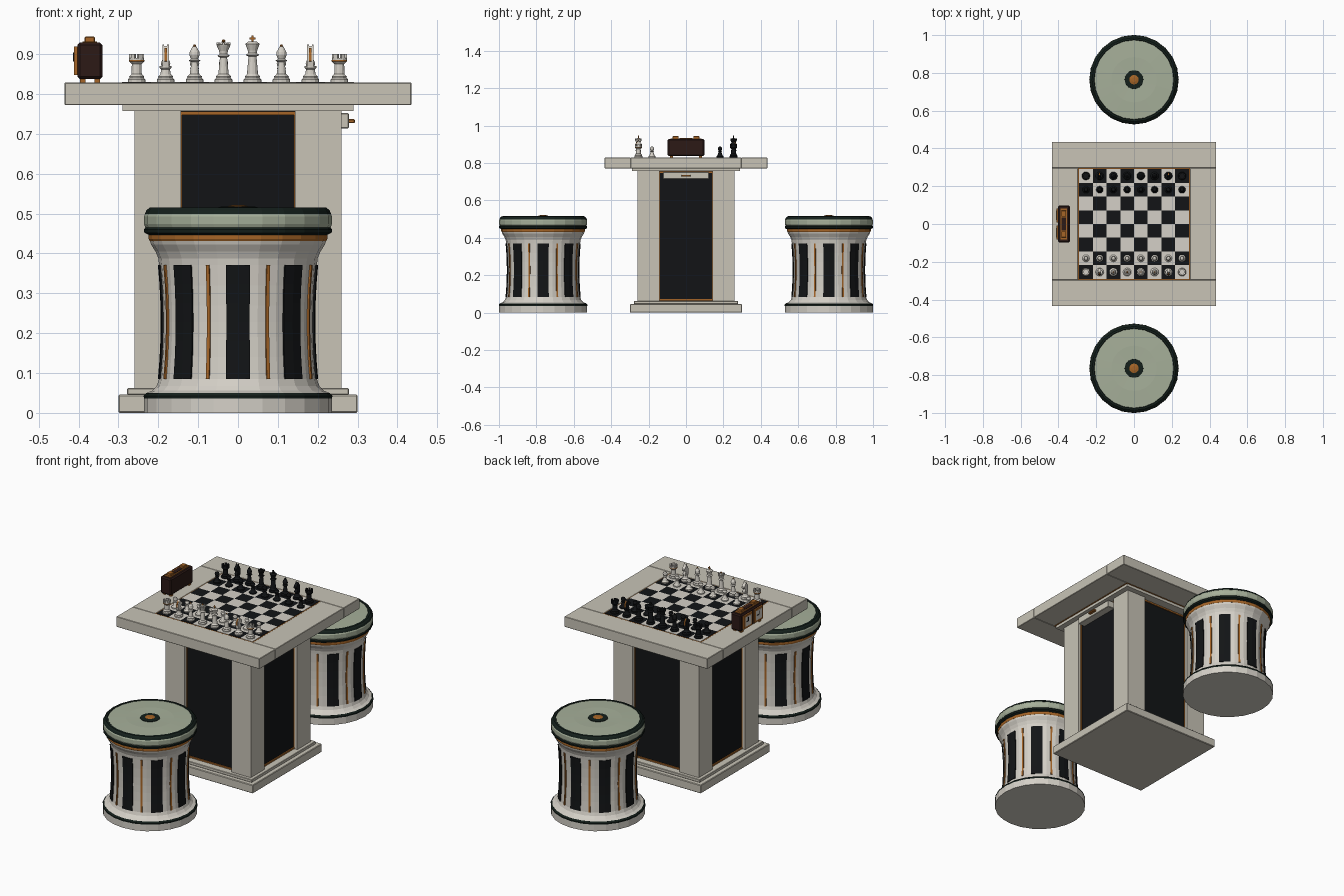
import bpy, bmesh, math
from mathutils import Matrix, Vector

if "Cube" in bpy.data.objects:
    bpy.data.objects.remove(bpy.data.objects["Cube"])

def mat(name, r, g, b):
    m = bpy.data.materials.new(name)
    m.diffuse_color = (r, g, b, 1)
    m.use_nodes = True
    m.node_tree.nodes["Principled BSDF"].inputs["Base Color"].default_value = m.diffuse_color
    return m

STONE = mat("stone", .58, .55, .47)
IVORY = mat("ivory", .66, .63, .57)
BLACK = mat("black", .006, .007, .008)
TRIM = mat("dark_trim", .007, .014, .011)
BRASS = mat("brass", .38, .13, .02)
GREEN = mat("green_leather", .38, .43, .32)
WOOD = mat("dark_wood", .025, .01, .008)

def finish(name, bm, m, bevel=0):
    bmesh.ops.recalc_face_normals(bm, faces=bm.faces)
    me = bpy.data.meshes.new(name)
    bm.to_mesh(me)
    bm.free()
    me.materials.append(m)
    o = bpy.data.objects.new(name, me)
    bpy.context.collection.objects.link(o)
    if bevel:
        b = o.modifiers.new("bevel", 'BEVEL')
        b.width, b.segments = bevel, 1
    return o

def boxes(name, spans, m, bevel=0):
    """One object made of boxes given as (x0, x1, y0, y1, z0, z1)."""
    bm = bmesh.new()
    for x0, x1, y0, y1, z0, z1 in spans:
        t = Matrix.Translation(((x0+x1)/2, (y0+y1)/2, (z0+z1)/2))
        bmesh.ops.create_cube(bm, size=1, matrix=t @ Matrix.Diagonal((x1-x0, y1-y0, z1-z0, 1)))
    return finish(name, bm, m, bevel)

def lathe(name, profile, m, at=(0, 0, 0), n=24):
    """Closed turned solid from (radius, z) points."""
    bm = bmesh.new()
    rings = [[bm.verts.new(Vector(at) + Vector((r*math.cos(2*math.pi*i/n), r*math.sin(2*math.pi*i/n), z)))
              for i in range(n)] for r, z in profile]
    for a, b in zip(rings, rings[1:]):
        for i in range(n):
            j = (i+1) % n
            bm.faces.new((a[i], a[j], b[j], b[i]))
    bm.faces.new(rings[0][::-1])
    bm.faces.new(rings[-1])
    return finish(name, bm, m)

def prism(name, pts, half, m, at, flip):
    """Side outline in (y, z) extruded along x."""
    bm = bmesh.new()
    f = bm.faces.new([bm.verts.new((at[0]-half, at[1]+flip*y, at[2]+z)) for y, z in pts])
    g = bmesh.ops.extrude_face_region(bm, geom=[f])
    bmesh.ops.translate(bm, vec=(2*half, 0, 0), verts=[v for v in g['geom'] if isinstance(v, bmesh.types.BMVert)])
    return finish(name, bm, m)

# --- table pedestal
boxes("base_plinth", [(-.3, .3, -.3, .3, 0, .046)], STONE, .003)
boxes("base_step", [(-.278, .278, -.278, .278, .046, .062)], STONE, .002)
P, Q = .143, .26
boxes("corner_posts", [(x, x+Q-P, y, y+Q-P, .062, .758) for x in (-Q, P) for y in (-Q, P)], STONE)
boxes("dark_panels", [(-.238, .238, -.238, .238, .062, .757)], BLACK)
trim = []
for s in (-1, 1):
    d = sorted((s*.236, s*.244))
    for z in (.064, .748):
        trim += [(-P, P, *d, z, z+.008), (*d, -P, P, z, z+.008)]
    for t in (-P, P-.003):
        trim += [(t, t+.003, *d, .064, .756), (*d, t, t+.003, .064, .756)]
boxes("panel_trim", trim, BRASS)
boxes("drawer_front", [(.236, .278, -.122, .122, .714, .752)], STONE, .002)
boxes("drawer_pull", [(.276, .293, -.024, .024, .727, .737)], BRASS, .002)

# --- table top and board
boxes("top_collar", [(-.29, .29, -.29, .29, .757, .772)], STONE)
T, B = .435, .296
boxes("top_frame", [(-T, T, -T, -B, .772, .829), (-T, T, B, T, .772, .829),
                    (-T, -B, -B, B, .772, .829), (B, T, -B, B, .772, .829)], STONE, .002)
boxes("board_inlay", [(-B, B, -B, B, .772, .828)], BRASS)
C = .0727
def squares(par):
    return [((i-4)*C, (i-3)*C, (j-4)*C, (j-3)*C, .82, .83)
            for i in range(8) for j in range(8) if (i+j) % 2 == par]
boxes("dark_squares", squares(0), BLACK)
boxes("light_squares", squares(1), IVORY)

# --- chess pieces (heights relative to the board)
FOOT = [(.022, 0), (.022, .006), (.018, .011), (.019, .014)]
PROFILES = {
    "pawn": [(.019, 0), (.019, .006), (.013, .012), (.007, .03), (.012, .034), (.007, .037),
             (.011, .043), (.012, .048), (.009, .055), (.002, .058)],
    "rook": FOOT + [(.013, .02), (.012, .045), (.019, .052), (.019, .061), (.013, .061)],
    "knight": FOOT + [(.013, .02), (.011, .032), (.015, .036), (.015, .04)],
    "bishop": FOOT + [(.012, .02), (.008, .05), (.015, .054), (.009, .058), (.013, .068),
                      (.012, .076), (.005, .089)],
    "queen": FOOT + [(.013, .02), (.009, .062), (.016, .066), (.01, .07), (.011, .078),
                     (.018, .094), (.012, .094), (.006, .1)],
    "king": FOOT + [(.014, .02), (.01, .064), (.017, .068), (.011, .073), (.012, .08),
                    (.018, .096), (.01, .102)],
}
HEAD = [(-.013, .038), (.013, .038), (.007, .055), (.012, .057), (.02, .064), (.019, .071),
        (.006, .083), (.001, .091), (-.004, .083), (-.013, .07), (-.015, .053)]
ORDER = ["rook", "knight", "bishop", "queen", "king", "bishop", "knight", "rook"]

def piece(side, kind, i, y, m, gold, flip):
    at = ((i-3.5)*C, y, .83)
    x, _, z = at
    n = f"{side}_{kind}_{i}"
    lathe(n, PROFILES[kind], m, at, 12)
    if kind == "rook":
        lathe(n+"_ring", [(.0195, .052), (.0195, .056)], gold, at, 12)
        bm = bmesh.new()
        for k in range(6):
            t = (Matrix.Translation(at) @ Matrix.Rotation(k*math.pi/3, 4, 'Z')
                 @ Matrix.Translation((.0155, 0, .065)) @ Matrix.Diagonal((.007, .011, .012, 1)))
            bmesh.ops.create_cube(bm, size=1, matrix=t)
        finish(n+"_battlement", bm, m)
    elif kind == "knight":
        prism(n+"_head", HEAD, .008, m, at, flip)
        prism(n+"_mane", [(-.011, .05), (-.018, .053), (-.016, .071), (-.006, .086), (-.004, .08), (-.011, .07)],
              .003, BRASS, at, flip)
        for s in (-1, 1):
            prism(n+"_ear", [(-.003, .08), (.004, .08), (-.001, .094)], .002, m, (x+s*.006, y, z), flip)
    elif kind == "bishop":
        lathe(n+"_tip", [(.002, .088), (.004, .091), (.002, .095)], gold, at, 8)
    elif kind == "queen":
        lathe(n+"_tip", [(.002, .099), (.005, .103), (.002, .107)], gold, at, 8)
        boxes(n+"_crown", [(x+.015*math.cos(a)-.002, x+.015*math.cos(a)+.002, y+.015*math.sin(a)-.002,
                            y+.015*math.sin(a)+.002, z+.092, z+.1) for a in [k*math.pi/4 for k in range(8)]], m)
    elif kind == "king":
        boxes(n+"_cross", [(x-.002, x+.002, y-.002, y+.002, z+.1, z+.117),
                           (x-.007, x+.007, y-.002, y+.002, z+.107, z+.112)], gold)

for side, s, m, gold in (("light", -1, IVORY, BRASS), ("dark", 1, BLACK, BLACK)):
    for i, kind in enumerate(ORDER):
        piece(side, kind, i, s*3.5*C, m, gold, -s)
        piece(side, "pawn", i, s*2.5*C, m, gold, -s)

# --- game clock
boxes("clock_body", [(-.403, -.34, -.098, .098, .838, .929)], WOOD, .006)
boxes("clock_feet", [(x, x+.014, y, y+.016, .829, .84) for x in (-.397, -.36) for y in (-.085, .069)], BRASS)
boxes("clock_top_plate", [(-.39, -.354, -.082, .082, .926, .932)], BRASS)
boxes("clock_top_inset", [(-.384, -.36, -.034, .034, .93, .934)], WOOD)
boxes("clock_buttons", [(-.385, -.359, y-.016, y+.016, .93, .944) for y in (-.055, .055)], BRASS, .002)
boxes("clock_bezels", [(-.411, -.4, y-.037, y+.037, .848, .92) for y in (-.046, .046)], BRASS)
boxes("clock_dials", [(-.412, -.405, y-.026, y+.026, .858, .91) for y in (-.046, .046)], IVORY)
boxes("clock_hands", [(-.4135, -.41, y-.002, y+.002, .882, .904) for y in (-.046, .046)]
      + [(-.4135, -.41, y, y+.016, .882, .886) for y in (-.046, .046)], BLACK)

# --- stools
def waist(z):
    return .198 - .007*(1 - ((z-.228)/.143)**2)

def staves(name, at, start, half, z0, z1, proud, m):
    """Eight curved strips that follow the waisted drum."""
    bm = bmesh.new()
    for k in range(8):
        a0 = start + k*math.pi/4
        rows = []
        for i in range(7):
            z = z0 + (z1-z0)*i/6
            rows.append([bm.verts.new((at[0]+r*math.cos(a), at[1]+r*math.sin(a), z))
                         for r, a in [(waist(z)+proud, a0-half), (waist(z)+proud, a0), (waist(z)+proud, a0+half),
                                      (waist(z)-.012, a0+half), (waist(z)-.012, a0-half)]])
        for p, q in zip(rows, rows[1:]):
            for j in range(5):
                bm.faces.new((p[j], p[(j+1) % 5], q[(j+1) % 5], q[j]))
        bm.faces.new(rows[0])
        bm.faces.new(rows[-1])
    return finish(name, bm, m)

for label, y in (("front", -.764), ("back", .764)):
    at = (0, y, 0)
    n = label + "_stool_"
    lathe(n+"foot", [(.236, 0), (.236, .036)], IVORY, at)
    lathe(n+"foot_band", [(.236, .036), (.237, .043), (.23, .05)], TRIM, at)
    drum = [(waist(z), z) for z in (.085, .14, .19, .228, .27, .32, .371)]
    lathe(n+"drum", [(.229, .05), (.215, .056), (.204, .068)] + drum
          + [(.2, .388), (.207, .405), (.218, .422), (.221, .432)], IVORY, at)
    staves(n+"dark_flutes", at, 0, .152, .085, .371, .003, BLACK)
    staves(n+"brass_strips", at, math.pi/8, .022, .085, .371, .003, BRASS)
    lathe(n+"brass_band", [(.221, .431), (.224, .436), (.224, .446), (.218, .45)], BRASS, at)
    lathe(n+"lower_piping", [(.225, .447), (.235, .452), (.236, .46), (.232, .466)], TRIM, at)
    lathe(n+"cushion", [(.232, .464), (.236, .474), (.236, .493), (.232, .502)], GREEN, at)
    lathe(n+"upper_piping", [(.234, .499), (.23, .508), (.222, .515), (.212, .516), (.209, .512)], TRIM, at)
    lathe(n+"seat_pad", [(.212, .505), (.21, .513), (.12, .516), (.04, .514)], GREEN, at)
    lathe(n+"button_ring", [(.05, .508), (.049, .517), (.03, .518)], TRIM, at)
    lathe(n+"button", [(.026, .512), (.025, .519), (.012, .522)], BRASS, at, 16)
